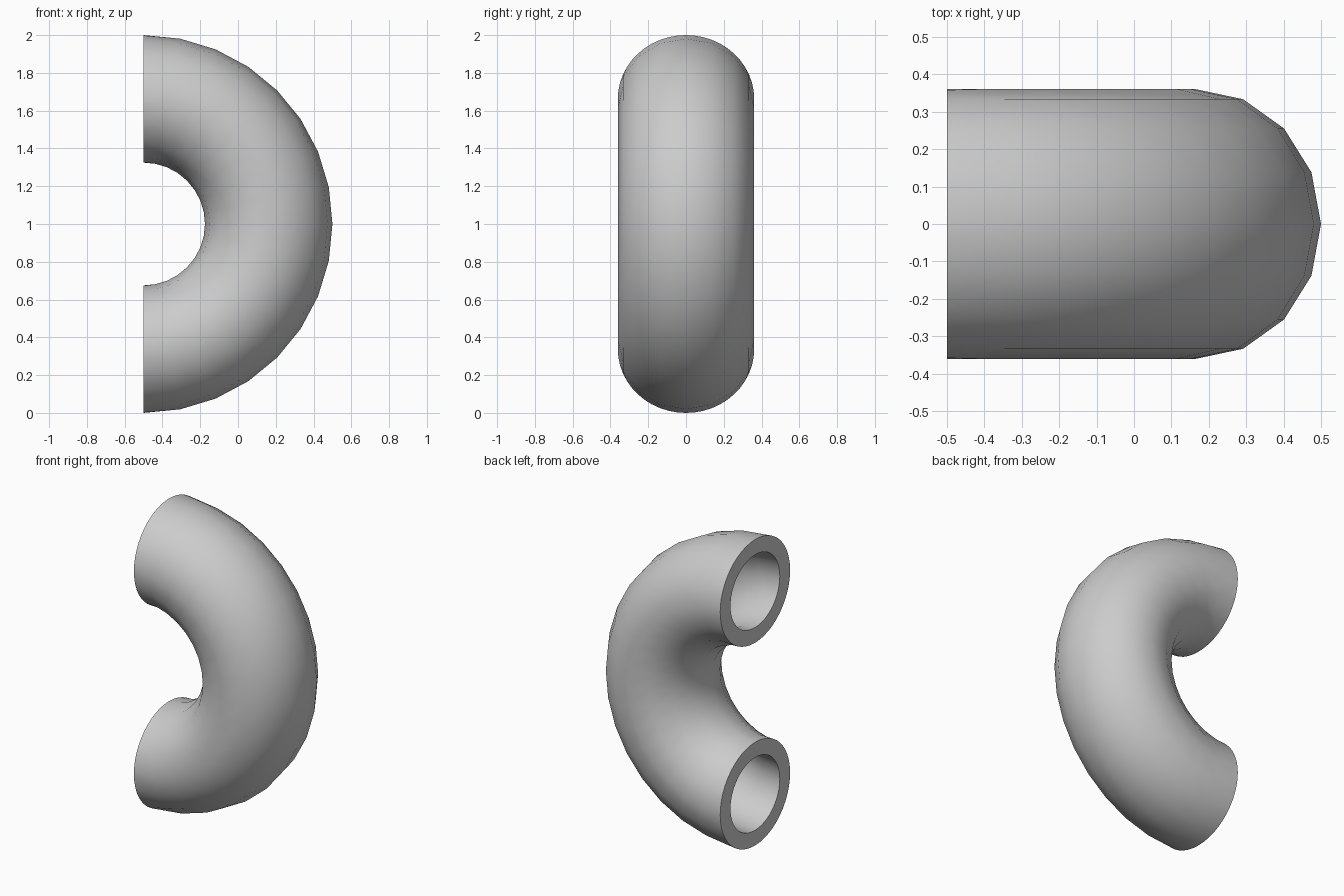
import bpy, bmesh
from math import sin, cos, pi

if "Cube" in bpy.data.objects:
    bpy.data.objects.remove(bpy.data.objects["Cube"])

ARC = 16          # segments along the half-circle bend
SIDES = 16        # sides of the tube between the ends
FINE = 3          # end rims are this many times finer
BEND_RADIUS = 0.6625

bm = bmesh.new()


def ring(phi, half_r, half_y, count):
    """One elliptical cross-section at bend angle phi."""
    verts = []
    for i in range(count):
        t = 2 * pi * i / count
        r = BEND_RADIUS + half_r * cos(t)
        verts.append(bm.verts.new((-0.5 + r * cos(phi), half_y * sin(t), 1 + r * sin(phi))))
    return verts


def wall(half_r, half_y):
    """Curved tube surface; returns its two fine end rims."""
    rings = []
    for j in range(ARC + 1):
        n = SIDES * FINE if j in (0, ARC) else SIDES
        rings.append(ring(-pi / 2 + pi * j / ARC, half_r, half_y, n))
    for a, b in zip(rings[1:-1], rings[2:-1]):
        for i in range(SIDES):
            k = (i + 1) % SIDES
            bm.faces.new((a[i], a[k], b[k], b[i]))
    # join each fine rim to its coarser neighbour
    for e, c in ((rings[0], rings[1]), (rings[-1], rings[-2])):
        for i in range(SIDES):
            c0, c1 = c[i], c[(i + 1) % SIDES]
            e0, e1, e2, e3 = (e[(FINE * i + s) % len(e)] for s in range(4))
            bm.faces.new((e0, e1, c0))
            bm.faces.new((e1, e2, c1, c0))
            bm.faces.new((e2, e3, c1))
    return rings[0], rings[-1]


# outer skin and bore
outer = wall(0.3375, 0.361)
bore = wall(0.238, 0.2545)
for f in bm.faces:
    f.smooth = True

# flat annular ends with sharp rims
for o, b in zip(outer, bore):
    n = len(o)
    for i in range(n):
        k = (i + 1) % n
        bm.faces.new((o[i], o[k], b[k], b[i])).smooth = False
        for rim in (o, b):
            bm.edges.get((rim[i], rim[k])).smooth = False

bmesh.ops.recalc_face_normals(bm, faces=bm.faces)
mesh = bpy.data.meshes.new("pipe_bend")
bm.to_mesh(mesh)
bm.free()
bpy.context.collection.objects.link(bpy.data.objects.new("pipe_bend", mesh))
